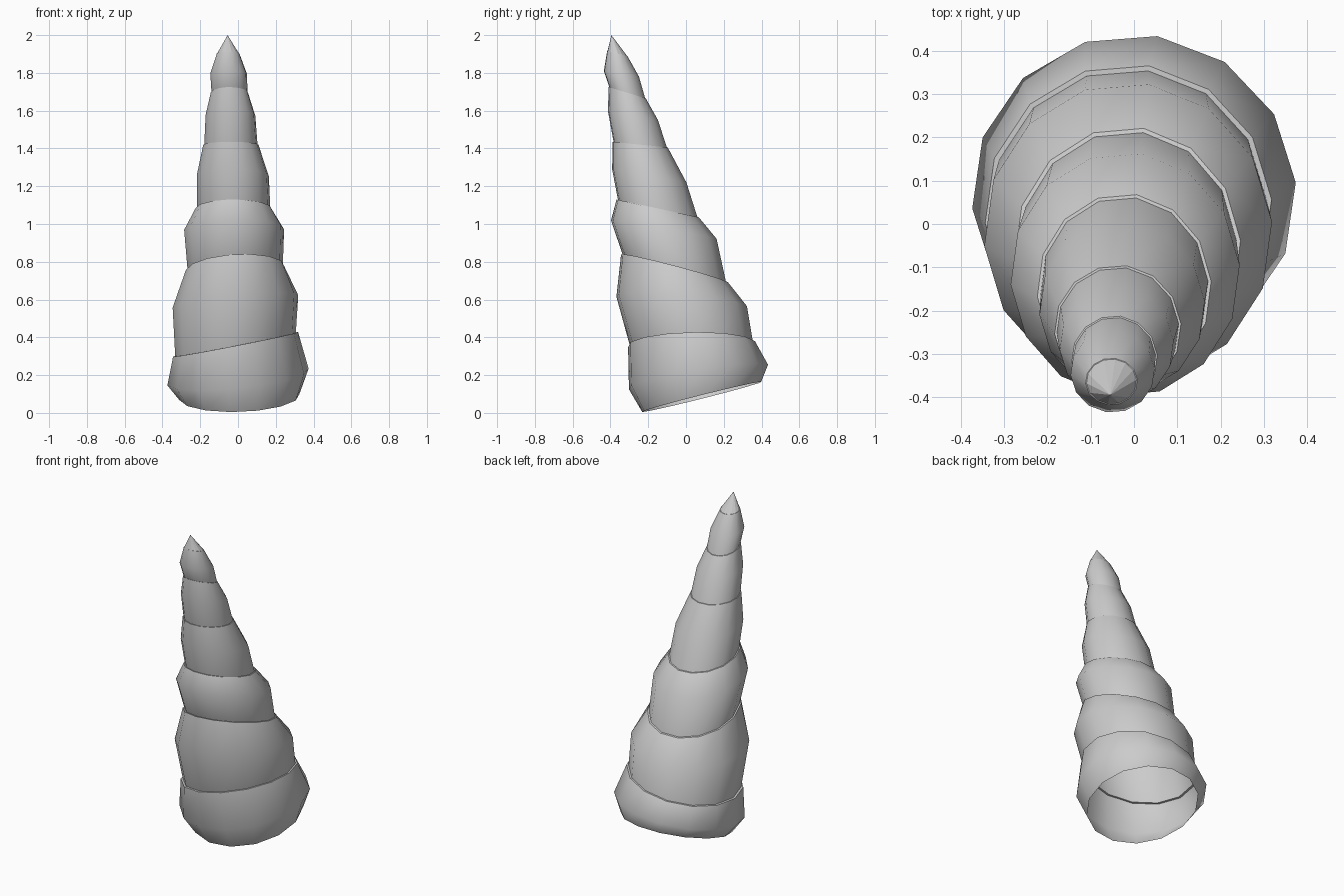
import bpy, bmesh, math
from mathutils import Vector

if "Cube" in bpy.data.objects:
    bpy.data.objects.remove(bpy.data.objects["Cube"])

SIDES = 14
PHASE = math.radians(4.6)

# Rings up the horn: front y, front z, back y, back z, left x, right x, rise to the right, is a seam
RINGS = [
    (-0.235, 0.005, 0.402, 0.165, -0.312, 0.327, 0.02, False),
    (-0.306, 0.13, 0.438, 0.250, -0.375, 0.375, 0.08, False),
    (-0.310, 0.355, 0.369, 0.370, -0.345, 0.319, 0.13, True),
    (-0.372, 0.62, 0.326, 0.560, -0.347, 0.320, 0.07, False),
    (-0.347, 0.84, 0.224, 0.690, -0.277, 0.247, 0.03, True),
    (-0.400, 1.02, 0.165, 0.920, -0.286, 0.245, 0.01, False),
    (-0.370, 1.13, 0.070, 1.035, -0.224, 0.179, 0.00, True),
    (-0.393, 1.29, 0.004, 1.220, -0.219, 0.164, 0.00, False),
    (-0.390, 1.435, -0.095, 1.405, -0.184, 0.109, 0.00, True),
    (-0.415, 1.60, -0.147, 1.550, -0.172, 0.092, 0.00, False),
    (-0.410, 1.725, -0.212, 1.665, -0.144, 0.054, 0.00, True),
    (-0.436, 1.81, -0.248, 1.780, -0.147, 0.048, 0.00, False),
    (-0.418, 1.915, -0.310, 1.890, -0.112, 0.008, 0.00, True),
]
TIP = (-0.055, -0.395, 2.0)

bm = bmesh.new()


def add_ring(ring, scale=1.0):
    """Tilted elliptical ring."""
    fy, fz, by, bz, lx, rx, rise, seam = ring
    centre = Vector(((lx + rx) / 2, (fy + by) / 2, (fz + bz) / 2))
    side = Vector(((rx - lx) / 2, 0, rise / 2)) * scale
    depth = Vector((0, (by - fy) / 2, (bz - fz) / 2)) * scale
    angles = [PHASE + 2 * math.pi * i / SIDES for i in range(SIDES)]
    return [bm.verts.new(centre + side * math.cos(a) + depth * math.sin(a)) for a in angles]


# Open-bottomed horn wall, with a narrow ledge at each seam
loops = []
for ring in RINGS:
    loops.append((add_ring(ring), ring[-1]))
    if ring[-1]:
        loops.append((add_ring(ring, 0.965), True))
for (low, _), (high, _) in zip(loops, loops[1:]):
    for i in range(SIDES):
        j = (i + 1) % SIDES
        bm.faces.new((low[i], low[j], high[j], high[i])).smooth = True

# Faceted tip
top = loops[-1][0]
tip = bm.verts.new(TIP)
for i in range(SIDES):
    bm.faces.new((top[i], top[(i + 1) % SIDES], tip))

# Crisp creases where the segments meet
for loop, seam in loops:
    if seam:
        for i in range(SIDES):
            bm.edges.get((loop[i], loop[(i + 1) % SIDES])).smooth = False

mesh = bpy.data.meshes.new("horn")
bm.to_mesh(mesh)
bm.free()
horn = bpy.data.objects.new("horn", mesh)
bpy.context.collection.objects.link(horn)
